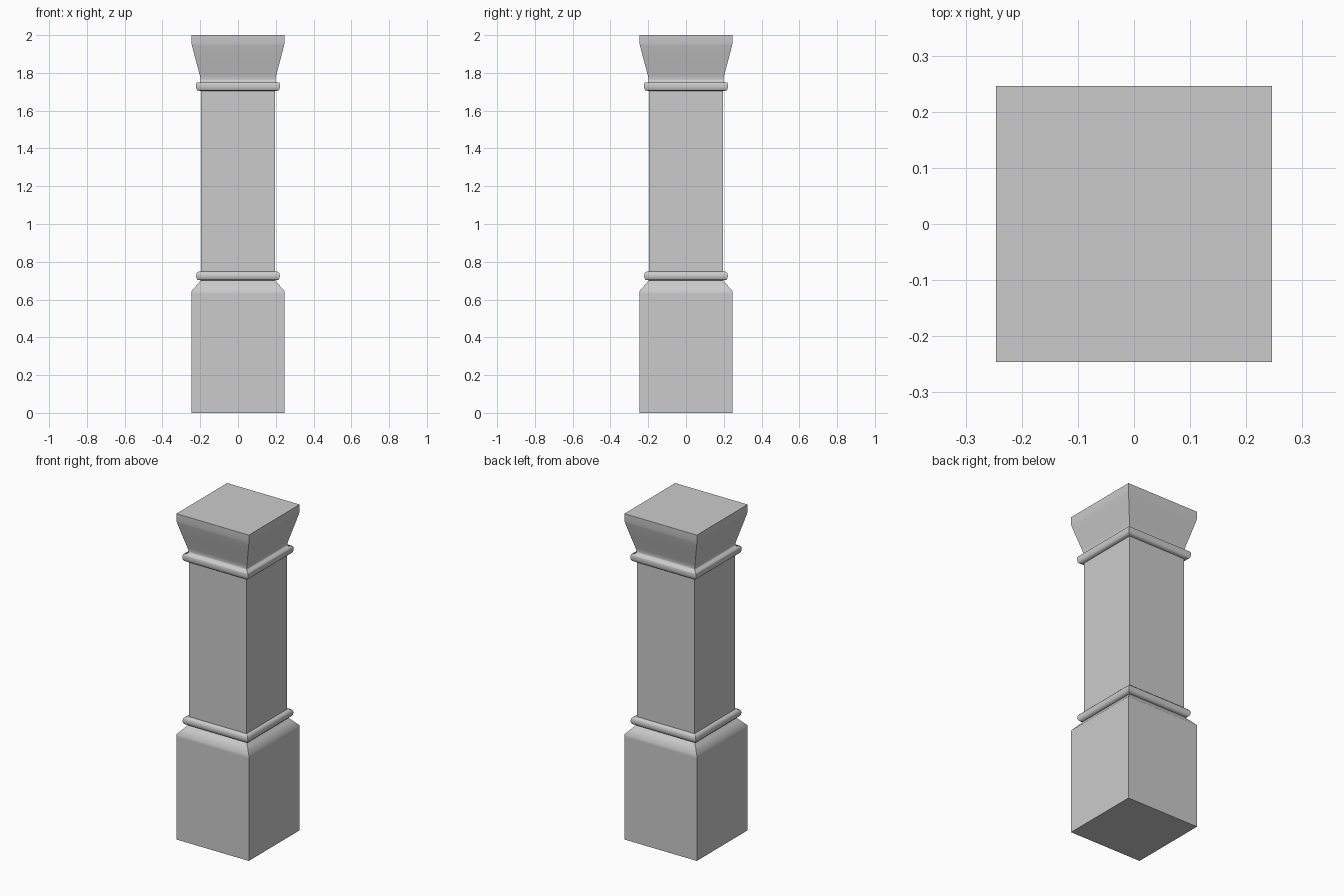
import bpy
import bmesh

cube = bpy.data.objects.get("Cube")
if cube:
    bpy.data.objects.remove(cube, do_unlink=True)

stone = bpy.data.materials.new("grey stone")
stone.use_nodes = True
GREY = (0.6, 0.6, 0.6, 1)
stone.diffuse_color = GREY
stone.node_tree.nodes["Principled BSDF"].inputs["Base Color"].default_value = GREY


def square_sweep(name, profile, sharp_rows=()):
    """Carry a (half width, height) profile round a square, mitred at sharp corners."""
    bm = bmesh.new()
    rows = [[bm.verts.new((sx * r, sy * r, z))
             for sx, sy in ((-1, -1), (1, -1), (1, 1), (-1, 1))]
            for r, z in profile]
    for low, high in zip(rows, rows[1:]):
        for i in range(4):
            j = (i + 1) % 4
            face = bm.faces.new((low[i], low[j], high[j], high[i]))
            face.smooth = True
            bm.edges.get((low[i], high[i])).smooth = False
    # End caps and chosen rows keep crisp edges
    bm.faces.new(rows[0][::-1])
    bm.faces.new(rows[-1])
    last = len(rows) - 1
    for k in {0, last, *sharp_rows}:
        for i in range(4):
            bm.edges.get((rows[k][i], rows[k][(i + 1) % 4])).smooth = False
    mesh = bpy.data.meshes.new(name)
    bm.to_mesh(mesh)
    bm.free()
    mesh.materials.append(stone)
    obj = bpy.data.objects.new(name, mesh)
    bpy.context.collection.objects.link(obj)
    return obj


# Pedestal with sloped shoulder
square_sweep("pedestal", [(0.246, 0), (0.246, 0.63), (0.246, 0.645),
                          (0.215, 0.68), (0.195, 0.703)])

# Rounded moulding between pedestal and shaft
square_sweep("lower_moulding", [(0.195, 0.702), (0.212, 0.703), (0.219, 0.711),
                                (0.222, 0.725), (0.219, 0.739), (0.212, 0.747),
                                (0.195, 0.748)])

# Plain square shaft
square_sweep("shaft", [(0.195, 0.74), (0.195, 1.715)])

# Upper moulding flowing into the flared capital
square_sweep("capital", [(0.195, 1.705), (0.214, 1.706), (0.22, 1.713),
                         (0.222, 1.725), (0.222, 1.742), (0.219, 1.748),
                         (0.2, 1.75), (0.197, 1.765), (0.203, 1.79),
                         (0.2245, 1.87), (0.244, 1.945), (0.246, 1.955),
                         (0.246, 2.0)])
